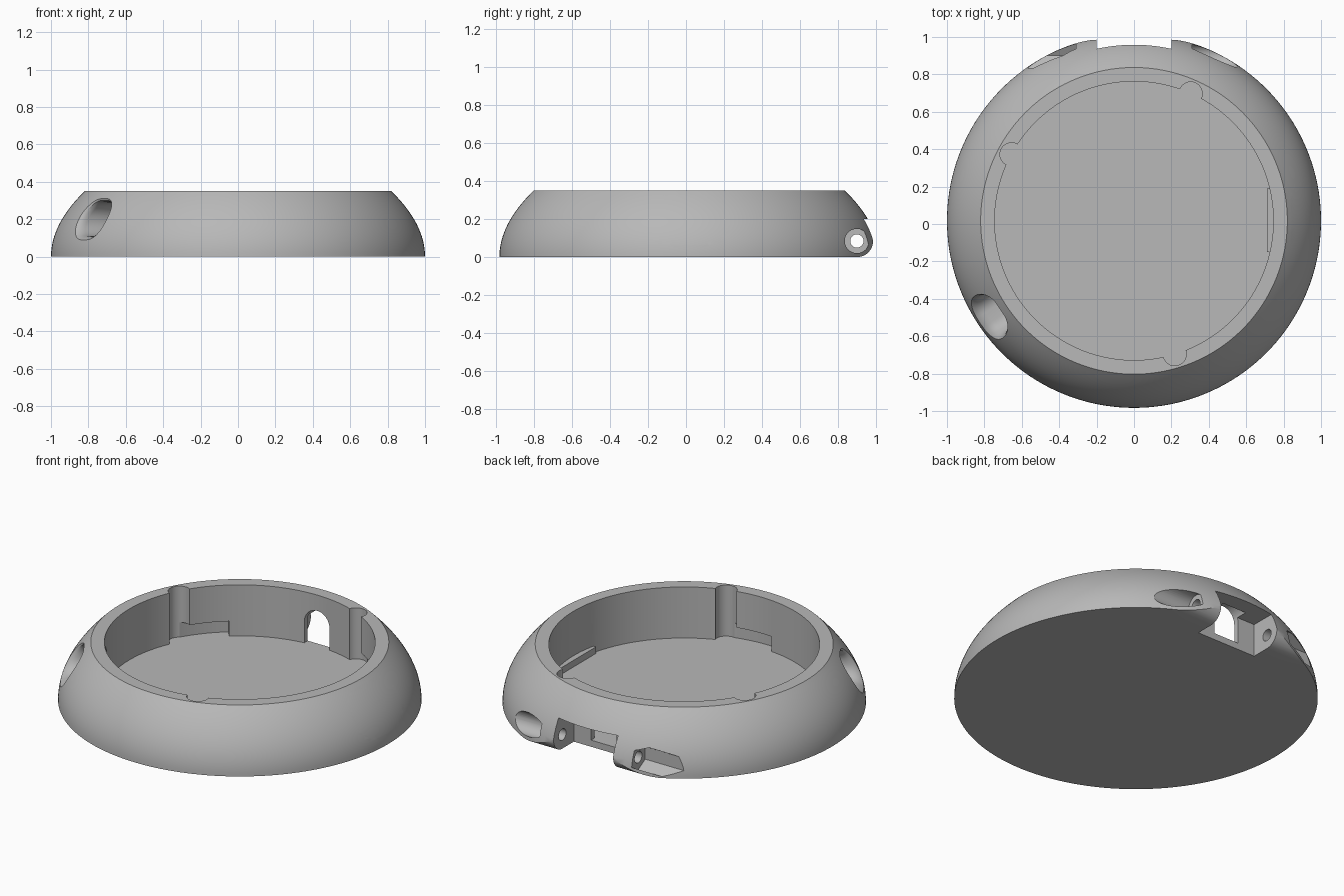
import bpy, bmesh, math
from mathutils import Vector, Matrix

cube = bpy.data.objects.get("Cube")
if cube:
    bpy.data.objects.remove(cube, do_unlink=True)

CY = 0.017       # centre of the round body along y
TOP = 0.35
FLOOR = 0.04
INNER = 0.745
PIN_Y, PIN_Z = 0.90, 0.085

grey = bpy.data.materials.new("plain grey")
grey.use_nodes = True
grey.diffuse_color = (0.48, 0.48, 0.48, 1)
grey.node_tree.nodes["Principled BSDF"].inputs["Base Color"].default_value = grey.diffuse_color


def outer_radius(z):
    return 1 - 1.47 * z * z


def circle(r, n, start=0.0):
    return [(r * math.cos(start + math.tau * i / n), r * math.sin(start + math.tau * i / n))
            for i in range(n)]


def loft(name, rings):
    """Closed solid through rings that share one point count."""
    bm = bmesh.new()
    loops = [[bm.verts.new(p) for p in ring] for ring in rings]
    n = len(loops[0])
    for a, b in zip(loops, loops[1:]):
        for i in range(n):
            j = (i + 1) % n
            bm.faces.new((a[i], a[j], b[j], b[i]))
    bm.faces.new(loops[0][::-1])
    bm.faces.new(loops[-1])
    bmesh.ops.recalc_face_normals(bm, faces=bm.faces)
    mesh = bpy.data.meshes.new(name)
    bm.to_mesh(mesh)
    bm.free()
    mesh.materials.append(grey)
    ob = bpy.data.objects.new(name, mesh)
    bpy.context.collection.objects.link(ob)
    return ob


def prism_z(name, pts, z0, z1):
    return loft(name, [[(x, y + CY, z) for x, y in pts] for z in (z0, z1)])


def prism_x(name, pts, x0, x1):
    return loft(name, [[(x, y, z) for y, z in pts] for x in (x0, x1)])


def pin_shape(r, n, start=0.0):
    return [(PIN_Y + a, PIN_Z + b) for a, b in circle(r, n, start)]


def box(name, x0, x1, y0, y1, z0, z1):
    return prism_x(name, [(y0, z0), (y1, z0), (y1, z1), (y0, z1)], x0, x1)


def rounded_rect(hw, hh, r, steps=10):
    pts = []
    for k, (sx, sy) in enumerate([(1, 1), (-1, 1), (-1, -1), (1, -1)]):
        for i in range(steps + 1):
            a = math.pi / 2 * (k + i / steps)
            pts.append((sx * (hw - r) + r * math.cos(a), sy * (hh - r) + r * math.sin(a)))
    return pts


def flared_slot(name, azimuth, zc, hw, hh, r):
    """Radial slot cutter whose mouth flares along the curved outer surface."""
    turn = Matrix.Translation((0, CY, 0)) @ Matrix.Rotation(math.radians(azimuth), 4, 'Z')
    rings = [[turn @ Vector((0.6, t, zc + z)) for t, z in rounded_rect(hw, hh, r)]]
    for depth, grow in [(-0.05, 0), (-0.03, 0.003), (-0.012, 0.01), (0, 0.02), (0.04, 0.06)]:
        ring = []
        for t, z in rounded_rect(hw + grow, hh + grow, r + grow):
            surface = math.sqrt(outer_radius(zc + z) ** 2 - t * t)
            ring.append(turn @ Vector((surface + depth, t, zc + z)))
        rings.append(ring)
    return loft(name, rings)


# Domed ring body with a flat floor
SEG = 160
profile = [(outer_radius(TOP * i / 16), TOP * i / 16) for i in range(17)]
profile += [(INNER, TOP), (INNER, FLOOR)]
body = loft("body", [[(x, y + CY, z) for x, y in circle(r, SEG)] for r, z in profile])

cutters = []

# Twist-lock pockets with a low channel running clockwise from each
for az in (66, 151.5, -73):
    a = math.radians(az)
    c = (INNER * math.cos(a), INNER * math.sin(a))
    cutters.append(prism_z("lock_pocket",
                           [(c[0] + x, c[1] + y) for x, y in circle(0.062, 32)], FLOOR, 0.5))
    sweep = [a - math.radians(22) * i / 10 for i in range(11)]
    sector = [(0.8 * math.cos(t), 0.8 * math.sin(t)) for t in sweep]
    sector += [(0.7 * math.cos(t), 0.7 * math.sin(t)) for t in reversed(sweep)]
    cutters.append(prism_z("lock_channel", sector, FLOOR, 0.13))

# Side port and button opening
cutters.append(flared_slot("side_port", 0, 0.195, 0.19, 0.11, 0.1))
cutters.append(flared_slot("button_opening", 213.5, 0.2, 0.115, 0.09, 0.085))

# Hinge notch, rounded lower edge of the lugs, pin bore
cutters.append(box("hinge_notch", -0.2, 0.2, 0.79, 1.2, -0.1, 0.2))
corner = [(1.1, -0.05), (1.1, PIN_Z)]
for i in range(13):
    a = -math.pi / 2 * i / 12
    corner.append((PIN_Y + 0.085 * math.cos(a), PIN_Z + 0.085 * math.sin(a)))
corner.append((PIN_Y, -0.05))
cutters.append(prism_x("lug_rounding", corner, -0.45, 0.45))
cutters.append(prism_x("pin_bore", pin_shape(0.035, 32), -0.4, 0.4))

# Round screw-head recess on one side, hexagonal nut recess on the other
cutters.append(prism_x("screw_recess", pin_shape(0.064, 40), 0.31, 0.9))
cutters.append(prism_x("nut_recess", pin_shape(0.076, 6, math.pi / 6), -0.9, -0.31))

# Arched cable passage from the cavity to the notch
arch = [(-0.085, FLOOR), (0.085, FLOOR)]
arch += [(0.085 * math.cos(math.pi * i / 16), 0.17 + 0.085 * math.sin(math.pi * i / 16))
         for i in range(17)]
cutters.append(loft("cable_arch", [[(x, y, z) for x, z in arch] for y in (0.68, 0.86)]))

# Cut the body
bpy.context.view_layer.objects.active = body
for cutter in cutters:
    cutter.hide_render = True
    mod = body.modifiers.new("cut", 'BOOLEAN')
    mod.operation = 'DIFFERENCE'
    mod.solver = 'EXACT'
    mod.object = cutter
    bpy.ops.object.modifier_apply(modifier=mod.name)
    bpy.data.objects.remove(cutter, do_unlink=True)

# Low sill under the side port
box("port_sill", 0.71, 0.77, -0.15, 0.19, 0.03, 0.08)

bpy.ops.object.select_all(action='DESELECT')
body.select_set(True)
bpy.context.view_layer.objects.active = body
bpy.ops.object.shade_smooth_by_angle(angle=math.radians(30))
